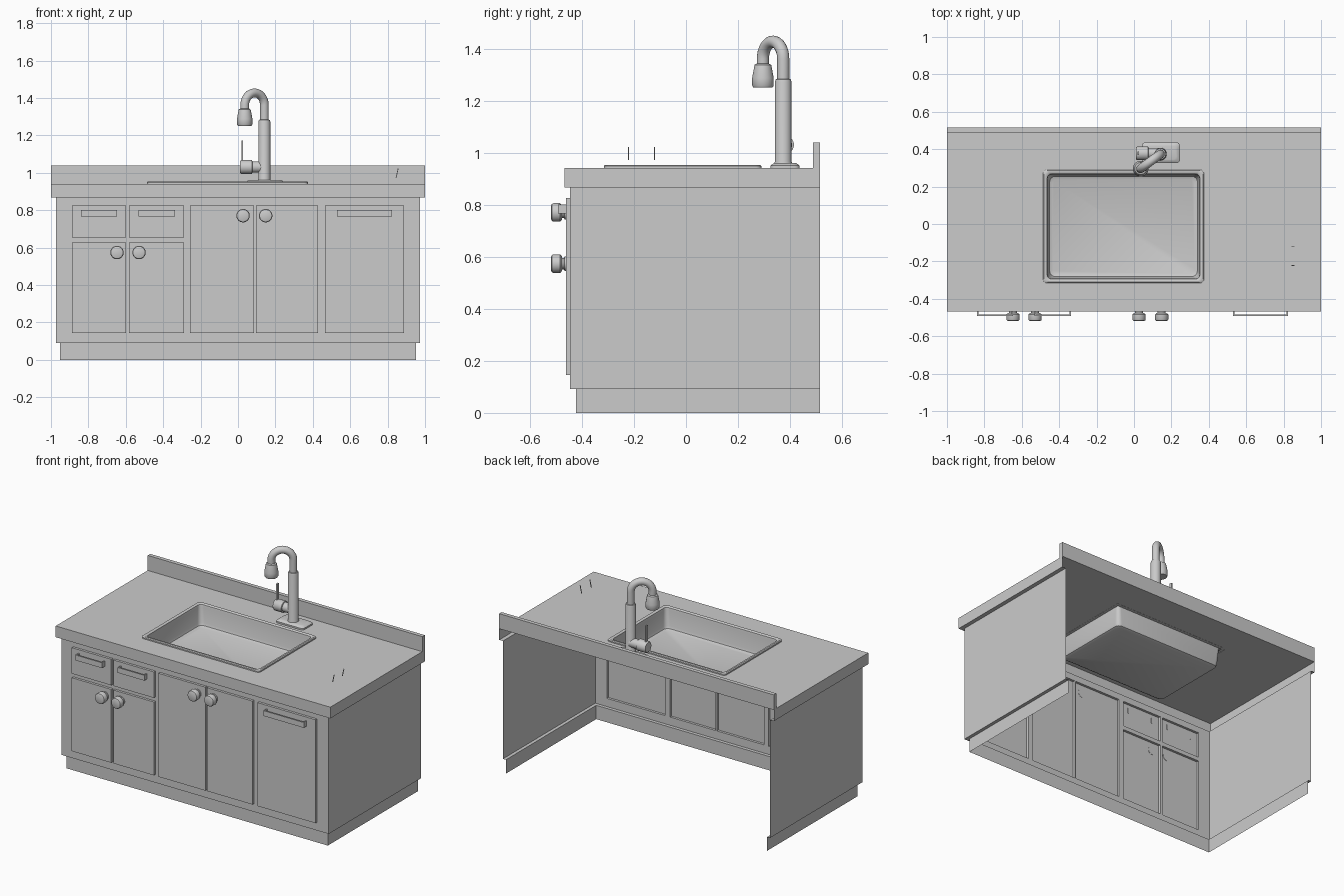
import bpy, bmesh
from math import sin, cos, pi
from mathutils import Vector

if "Cube" in bpy.data.objects:
    bpy.data.objects.remove(bpy.data.objects["Cube"])


def finish(bm, name, smooth=False):
    bmesh.ops.remove_doubles(bm, verts=bm.verts, dist=1e-5)
    bmesh.ops.recalc_face_normals(bm, faces=bm.faces)
    me = bpy.data.meshes.new(name)
    bm.to_mesh(me)
    bm.free()
    ob = bpy.data.objects.new(name, me)
    bpy.context.collection.objects.link(ob)
    if smooth:
        bpy.ops.object.select_all(action='DESELECT')
        ob.select_set(True)
        bpy.context.view_layer.objects.active = ob
        bpy.ops.object.shade_smooth_by_angle(angle=0.7)
    return ob


def add_box(bm, x0, x1, y0, y1, z0, z1):
    vs = bmesh.ops.create_cube(bm, size=1)['verts']
    for v in vs:
        v.co = ((x0 + x1) / 2 + v.co.x * (x1 - x0),
                (y0 + y1) / 2 + v.co.y * (y1 - y0),
                (z0 + z1) / 2 + v.co.z * (z1 - z0))


def box(name, *ext):
    bm = bmesh.new()
    add_box(bm, *ext)
    return finish(bm, name)


def loft(name, loops, start=True, end=True, smooth=True):
    """Skin a list of closed loops with equal point counts."""
    bm = bmesh.new()
    rings = [[bm.verts.new(p) for p in lp] for lp in loops]
    n = len(rings[0])
    for a, b in zip(rings, rings[1:]):
        for i in range(n):
            j = (i + 1) % n
            bm.faces.new((a[i], a[j], b[j], b[i]))
    if start:
        bm.faces.new(rings[0])
    if end:
        bm.faces.new(rings[-1])
    return finish(bm, name, smooth)


def circle(c, a, b, r, n):
    return [c + (a * cos(2 * pi * i / n) + b * sin(2 * pi * i / n)) * r for i in range(n)]


def lathe(name, base, axis, profile, n=20):
    """profile: (distance along axis, radius) pairs."""
    base, axis = Vector(base), Vector(axis)
    a = axis.orthogonal().normalized()
    b = axis.cross(a)
    return loft(name, [circle(base + axis * d, a, b, r, n) for d, r in profile])


def round_rect(cx, cy, hx, hy, z, r, n=4):
    pts = []
    for k, (sx, sy) in enumerate(((1, 1), (-1, 1), (-1, -1), (1, -1))):
        for i in range(n + 1):
            t = (k + i / n) * pi / 2
            pts.append((cx + sx * (hx - r) + r * cos(t), cy + sy * (hy - r) + r * sin(t), z))
    return pts


BACK, FRONT = 0.515, -0.446

# Cabinet shell, open at the back, with doors and drawers pushed out of the front
doors = [(-.888, -.6, .655, .826), (-.584, -.289, .655, .826),
         (-.888, -.6, .145, .628), (-.584, -.289, .145, .628),
         (-.256, .086, .145, .826), (.096, .429, .145, .826), (.465, .888, .145, .826)]
xs = sorted({-.973, .973} | {x for d in doors for x in d[:2]})
zs = sorted({.091, .867} | {z for d in doors for z in d[2:]})
bm = bmesh.new()


def wall_row(z, inset):
    pts = [(xs[0], BACK)] + [(x, FRONT + inset) for x in xs] + [(xs[-1], BACK)]
    return [bm.verts.new((max(-.973 + inset, min(.973 - inset, x)), y, z)) for x, y in pts]


rows = [wall_row(0, .022), wall_row(.091, .022)] + [wall_row(z, 0) for z in zs]
for lo, hi in zip(rows, rows[1:]):
    for i in range(len(lo) - 1):
        bm.faces.new((lo[i], lo[i + 1], hi[i + 1], hi[i]))
for x0, x1, z0, z1 in doors:
    region = []
    for f in bm.faces:
        c = f.calc_center_median()
        if abs(c.y - FRONT) < 1e-4 and x0 < c.x < x1 and z0 < c.z < z1:
            region.append(f)
    out = bmesh.ops.extrude_face_region(bm, geom=region)['geom']
    bmesh.ops.delete(bm, geom=[f for f in region if f.is_valid], context='FACES_ONLY')
    for v in out:
        if isinstance(v, bmesh.types.BMVert):
            v.co.y -= .016
finish(bm, "cabinet_body")

# Counter: hollow slab with a sink opening, skirt and underside lip
SX, SY = -.056, -.013
bm = bmesh.new()
outer = [(-1, BACK), (-1, -.468), (1, -.468), (1, BACK)]
lip = [(-.973, BACK), (-.973, FRONT), (.973, FRONT), (.973, BACK)]
hole = [(SX - .41, SY + .282), (SX - .41, SY - .282), (SX + .41, SY - .282), (SX + .41, SY + .282)]
loops = [[bm.verts.new((x, y, z)) for x, y in p]
         for p, z in ((lip, .867), (outer, .867), (outer, .941), (hole, .941))]
for k in range(3):
    a, b = loops[k], loops[k + 1]
    for i in range(4 if k == 2 else 3):
        j = (i + 1) % 4
        bm.faces.new((a[i], a[j], b[j], b[i]))
finish(bm, "countertop")
box("backsplash", -1, 1, .489, BACK, .941, 1.04)

# Sink: raised rim and basin
loft("sink", [round_rect(SX, SY, .43 - d, .303 - d, z, r) for d, z, r in (
    (0, .94, .02), (0, .949, .02), (.005, .954, .02), (.016, .954, .02), (.022, .949, .022),
    (.024, .935, .025), (.03, .835, .03), (.035, .82, .03), (.05, .813, .025))], start=False)

# Round knobs
for i, (x, z) in enumerate(((-.647, .574), (-.529, .574), (.027, .771), (.148, .771))):
    lathe(f"door_knob_{i + 1}", (x, -.46, z), (0, -1, 0),
          [(0, .028), (.007, .028), (.009, .022), (.016, .022), (.018, .03), (.024, .036),
           (.05, .036), (.056, .033), (.059, .026)])

# Flat bracket handles
for i, (x0, x1) in enumerate(((-.84, -.647), (-.532, -.338), (.53, .824))):
    bm = bmesh.new()
    add_box(bm, x0, x1, -.492, -.484, .767, .802)
    for x in (x0, x1 - .008):
        add_box(bm, x, x + .008, -.484, -.46, .767, .802)
    finish(bm, f"pull_handle_{i + 1}")

# Faucet base, column and curved spout
FX, FY = .141, .374
loft("faucet_base", [round_rect(.144, .381, .102 - d, .056 - d, z, .02)
                     for d, z in ((0, .941), (0, .951), (.012, .96), (.02, .962))])
lathe("faucet_column", (FX, FY, .955), (0, 0, 1),
      [(0, .036), (.012, .032), (.318, .032), (.328, .029), (.33, .022)], 24)
u = Vector((-.105, -.078, 0)).normalized()
up = Vector((0, 0, 1))
side = u.cross(up)
R = .0655
c = Vector((FX, FY, 1.362)) + u * R
path = [(c - u * R - up * .085, -u)]
path += [(c + d * R, d) for d in (-u * cos(pi * i / 16) + up * sin(pi * i / 16) for i in range(17))]
path += [(c + u * R - up * .03, u)]
loft("faucet_spout", [circle(p, d, side, .0235, 16) for p, d in path])
tip = c + u * R
lathe("spray_head", (tip.x, tip.y, 1.343), (0, 0, -1),
      [(0, .024), (.004, .032), (.012, .034), (.055, .042), (.084, .042), (.092, .037)], 20)

# Side valve and lever
lathe("faucet_valve", (.135, .378, 1.031), (-1, 0, 0),
      [(0, .03), (.058, .03), (.06, .037), (.118, .037), (.125, .032)], 20)
box("faucet_lever", .019, .028, .369, .387, 1.06, 1.172)

# Two thin slivers floating over the counter
for i, y in enumerate((-.222, -.121)):
    bm = bmesh.new()
    add_box(bm, .843, .847, y - .002, y + .002, .972, 1.022)
    for v in bm.verts:
        if v.co.z > 1:
            v.co.x += .011
    finish(bm, f"thin_pin_{i + 1}")
